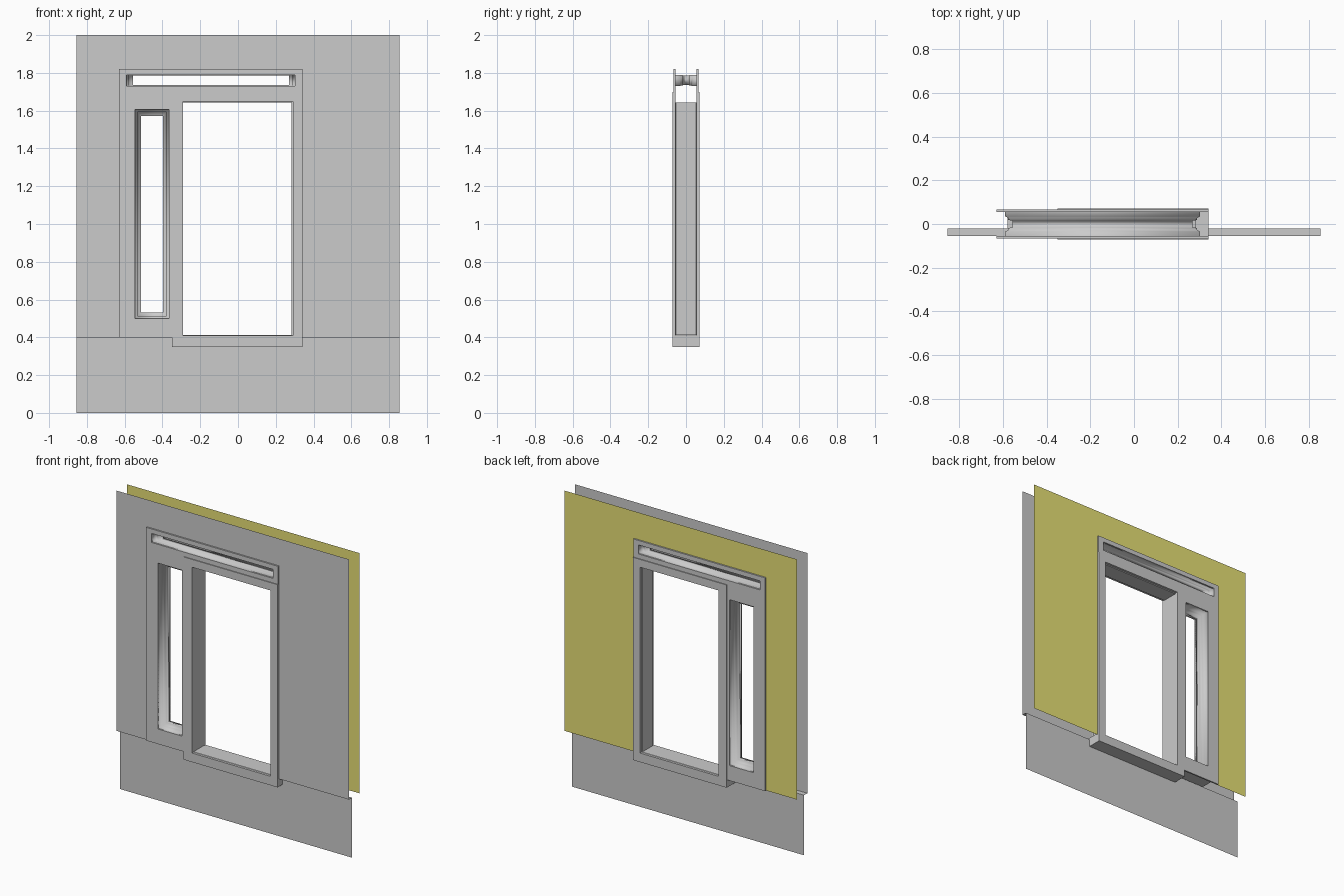
import bpy
import bmesh

cube = bpy.data.objects.get("Cube")
if cube:
    bpy.data.objects.remove(cube, do_unlink=True)


def make_material(name, color):
    mat = bpy.data.materials.new(name)
    mat.use_nodes = True
    mat.diffuse_color = color
    mat.node_tree.nodes["Principled BSDF"].inputs["Base Color"].default_value = color
    return mat


grey = make_material("plain grey", (0.6, 0.6, 0.6, 1))
yellow = make_material("olive yellow", (0.8, 0.75, 0.18, 1))


def finish(name, bm, mat, smooth=False):
    bmesh.ops.recalc_face_normals(bm, faces=bm.faces)
    for face in bm.faces:
        face.smooth = smooth
    mesh = bpy.data.meshes.new(name)
    bm.to_mesh(mesh)
    bm.free()
    mesh.materials.append(mat)
    obj = bpy.data.objects.new(name, mesh)
    bpy.context.collection.objects.link(obj)
    return obj


def loft(name, sections, closed=False, smooth=False):
    """Join upright rectangles, each given as ((x0, x1, z0, z1), y)."""
    bm = bmesh.new()
    rings = []
    for (x0, x1, z0, z1), y in sections:
        corners = ((x0, z0), (x1, z0), (x1, z1), (x0, z1))
        rings.append([bm.verts.new((x, y, z)) for x, z in corners])
    pairs = list(zip(rings, rings[1:]))
    if closed:
        pairs.append((rings[-1], rings[0]))
    for a, b in pairs:
        for i in range(4):
            j = (i + 1) % 4
            bm.faces.new((a[i], a[j], b[j], b[i]))
    return finish(name, bm, grey, smooth)


def sheet(name, points, mat):
    bm = bmesh.new()
    bm.faces.new([bm.verts.new(p) for p in points])
    return finish(name, bm, mat)


def inset(rect, dx, dz):
    x0, x1, z0, z1 = rect
    return (x0 + dx, x1 - dx, z0 + dz, z1 - dz)


def casings(name, outer, inner, face):
    """Matching flat surrounds on the front and the back."""
    for side, s in (("front", -1), ("back", 1)):
        near, far = s * 0.056, s * face
        loft(side + "_" + name,
             [(outer, near), (outer, far), (inner, far), (inner, near)], closed=True)


def glazing_reveal(name, rect, face, dx, dz):
    """Recess from both faces, stepping in to a narrower sash."""
    mid = inset(rect, dx * 0.4, dz * 0.4)
    sash = inset(rect, dx, dz)
    half = [(rect, face), (rect, 0.035), (mid, 0.028), (mid, 0.018), (sash, 0.016)]
    sections = [(r, -y) for r, y in half] + [(r, y) for r, y in reversed(half)]
    loft(name, sections, smooth=True)


# Wall sheets, open around the window unit
W, BASE, TOP = 0.855, 0.4, 2.0
HOLE_L, HOLE_R, HOLE_T = -0.6, 0.31, 1.8
outline = [(-W, BASE), (HOLE_L, BASE), (HOLE_L, HOLE_T), (HOLE_R, HOLE_T),
           (HOLE_R, BASE), (W, BASE), (W, TOP), (-W, TOP)]
for name, y, mat in (("outer_wall", -0.055, grey), ("inner_wall", 0.055, yellow)):
    sheet(name, [(x, y, z) for x, z in outline], mat)

# Set-back plinth and the narrow ledge above it
PLINTH_Y = -0.021
sheet("plinth_wall", [(-W, PLINTH_Y, 0), (W, PLINTH_Y, 0),
                      (W, PLINTH_Y, BASE), (-W, PLINTH_Y, BASE)], grey)
sheet("plinth_ledge", [(-W, -0.055, BASE), (W, -0.055, BASE),
                       (W, PLINTH_Y, BASE), (-W, PLINTH_Y, BASE)], grey)

# Door surround, jambs and sill
door_outer = (-0.35, 0.342, 0.35, 1.70)
door_inner = (-0.29, 0.29, 0.41, 1.648)
casings("door_casing", door_outer, door_inner, 0.0715)
jamb = (-0.29, 0.284, 0.412, 1.643)
loft("door_jamb", [(door_inner, -0.056), (jamb, -0.054), (jamb, 0.054), (door_inner, 0.056)])
sill = (-0.35, 0.342, 0.35, 0.41)
loft("door_sill", [(sill, -0.056), (sill, 0.056)])

# Sidelight with its recessed sash
side_inner = (-0.545, -0.365, 0.5, 1.605)
casings("sidelight_casing", (-0.63, -0.35, BASE, 1.70), side_inner, 0.066)
glazing_reveal("sidelight_reveal", side_inner, 0.066, 0.032, 0.032)
sheet("sidelight_base", [(-0.58, -0.055, 0.405), (-0.35, -0.055, 0.405),
                         (-0.35, 0.055, 0.405), (-0.58, 0.055, 0.405)], grey)

# Transom slot across the top
slot = (-0.59, 0.303, 1.73, 1.79)
casings("transom_casing", (-0.63, 0.342, 1.70, 1.82), slot, 0.066)
glazing_reveal("transom_reveal", slot, 0.066, 0.034, 0.005)
